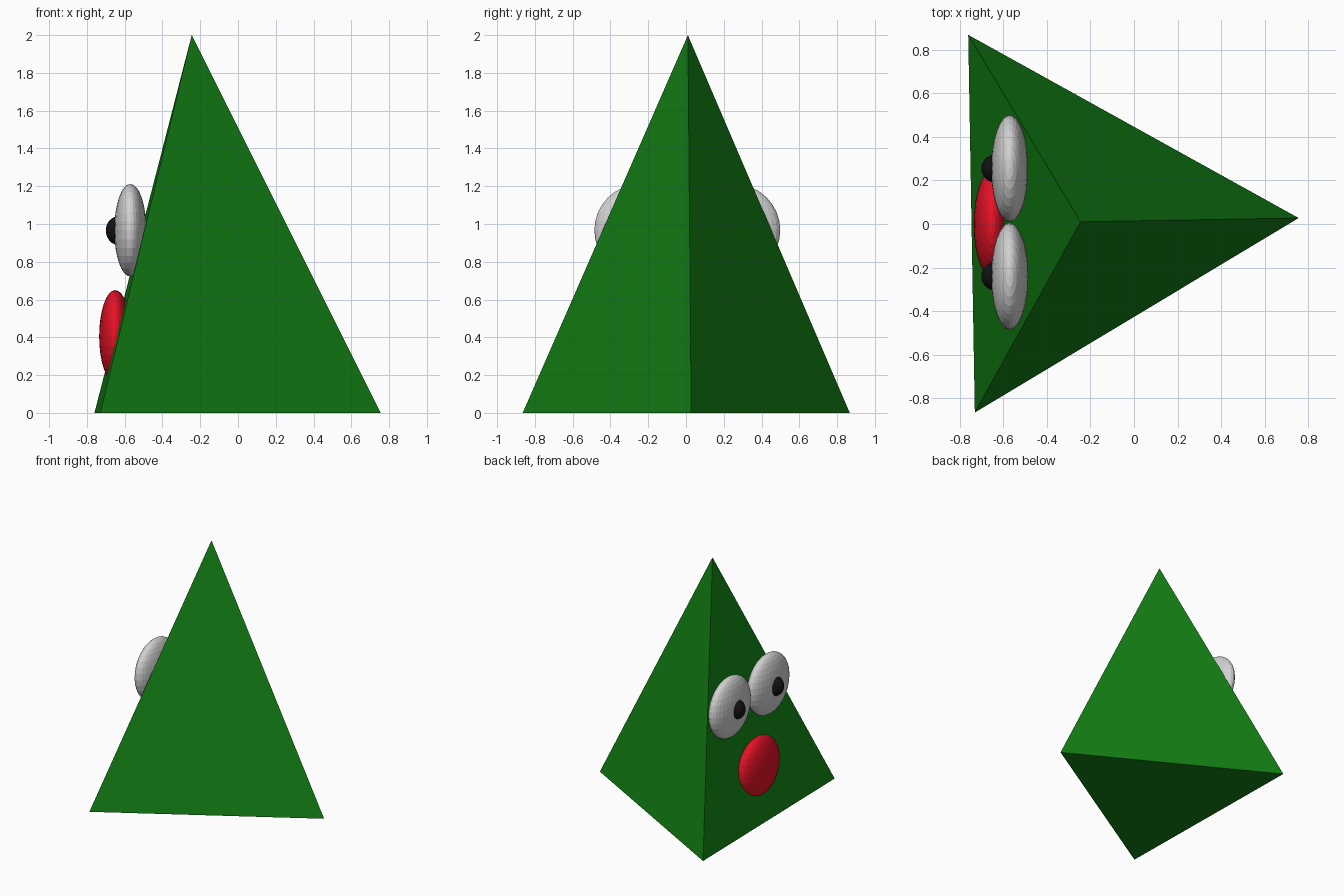
import bpy
import math

if "Cube" in bpy.data.objects:
    bpy.data.objects.remove(bpy.data.objects["Cube"])


def material(name, rgb):
    mat = bpy.data.materials.new(name)
    mat.diffuse_color = (*rgb, 1.0)
    mat.use_nodes = True
    mat.node_tree.nodes["Principled BSDF"].inputs["Base Color"].default_value = mat.diffuse_color
    return mat


green = material("leaf green", (0.006, 0.21, 0.007))
white = material("eye white", (0.64, 0.64, 0.64))
black = material("pupil black", (0.006, 0.006, 0.006))
red = material("mouth red", (0.8, 0.006, 0.02))


def ellipsoid(name, centre, radii, mat):
    """Faceted sphere stretched to the given radii."""
    bpy.ops.mesh.primitive_uv_sphere_add(segments=32, ring_count=16, radius=1, location=centre)
    obj = bpy.context.object
    obj.name = name
    obj.scale = radii
    obj.data.materials.append(mat)
    return obj


# Three-sided pyramid body, one corner pointing to +x
bpy.ops.mesh.primitive_cone_add(vertices=3, radius1=1, radius2=0, depth=2, location=(0, 0, 0))
body = bpy.context.object
body.name = "pyramid_body"
body.data.materials.append(green)
base = [v for v in body.data.vertices if v.co.z < 0]
for i, v in enumerate(base):
    angle = math.atan2(v.co.y, v.co.x)
    # turn the first corner to +x, with a slight twist
    turn = angle - math.atan2(1, 0) + math.radians(1.0)
    v.co.x, v.co.y = math.cos(turn), math.sin(turn)
body.location = (-0.245, 0.01, 1)

# Face on the -x side: two eyes with pupils, and a mouth
for side, label in ((1, "left"), (-1, "right")):
    y = 0.007 + side * 0.247
    ellipsoid(f"{label}_eye", (-0.57, y, 0.967), (0.085, 0.245, 0.245), white)
    ellipsoid(f"{label}_pupil", (-0.63, y, 0.965), (0.07, 0.066, 0.077), black)
ellipsoid("mouth", (-0.65, 0.0, 0.405), (0.085, 0.245, 0.245), red)
